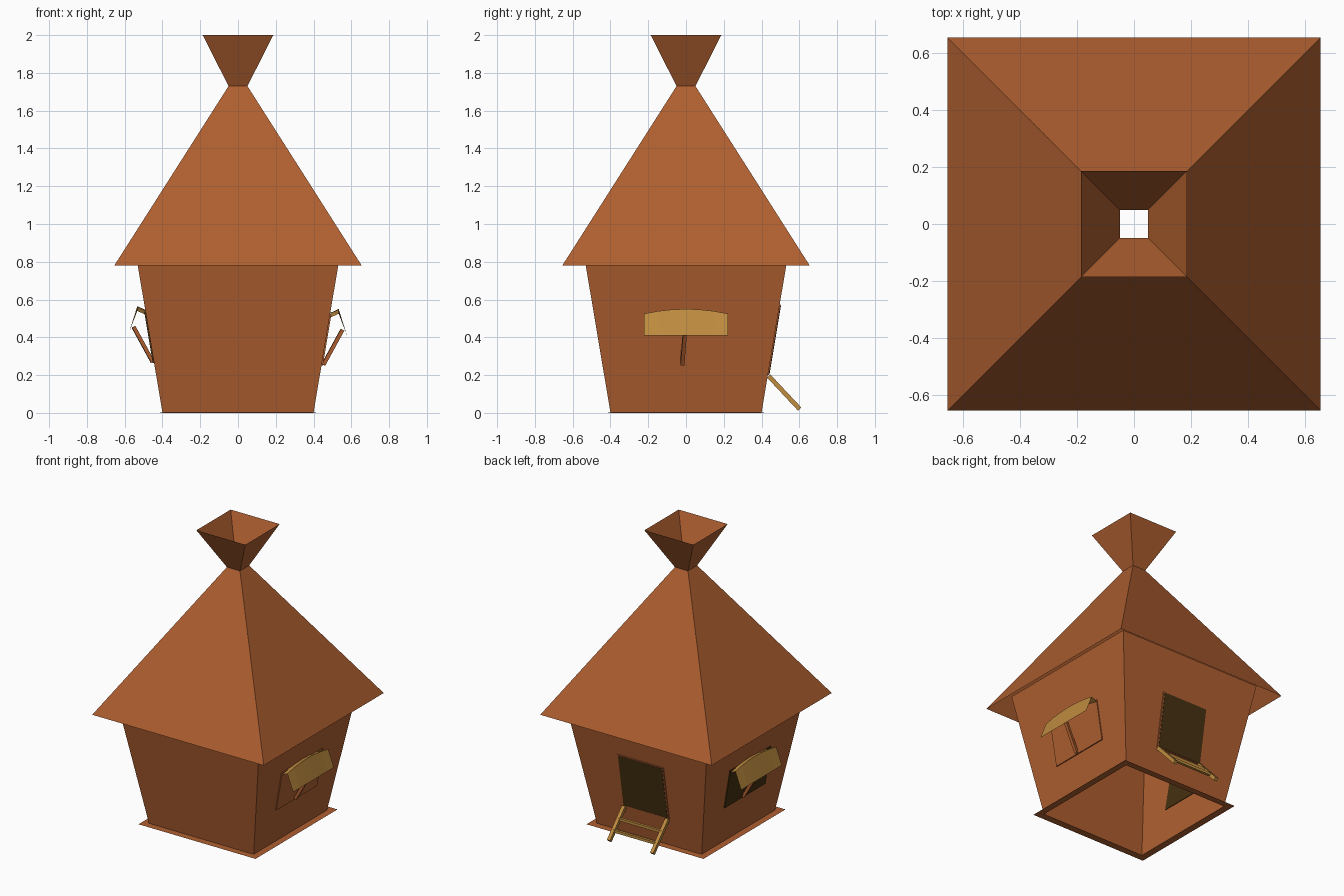
import bpy
import bmesh
import math
from mathutils import Matrix, Vector

if "Cube" in bpy.data.objects:
    bpy.data.objects.remove(bpy.data.objects["Cube"])


def material(name, rgb):
    m = bpy.data.materials.new(name)
    m.diffuse_color = (*rgb, 1)
    m.use_nodes = True
    m.node_tree.nodes["Principled BSDF"].inputs["Base Color"].default_value = m.diffuse_color
    return m


BROWN = material("brown_wood", (0.43, 0.115, 0.03))
GOLD = material("straw", (0.52, 0.26, 0.05))
DARK = material("dark_opening", (0.06, 0.03, 0.005))


def build(name, verts, faces, mat, turn=0.0, fix_normals=False):
    mesh = bpy.data.meshes.new(name)
    rot = Matrix.Rotation(turn, 4, 'Z')
    mesh.from_pydata([rot @ Vector(v) for v in verts], [], faces)
    if fix_normals:
        bm = bmesh.new()
        bm.from_mesh(mesh)
        bmesh.ops.recalc_face_normals(bm, faces=bm.faces)
        bm.to_mesh(mesh)
        bm.free()
    mesh.materials.append(mat)
    obj = bpy.data.objects.new(name, mesh)
    bpy.context.collection.objects.link(obj)
    return obj


def square_shell(name, profile, mat):
    """Open four-sided shell through (half width, height) rings."""
    corners = [(-1, -1), (1, -1), (1, 1), (-1, 1)]
    verts = [(sx * h, sy * h, z) for h, z in profile for sx, sy in corners]
    faces = [(4 * r + i, 4 * r + (i + 1) % 4, 4 * r + 4 + (i + 1) % 4, 4 * r + 4 + i)
             for r in range(len(profile) - 1) for i in range(4)]
    return build(name, verts, faces, mat)


def wall_at(z):
    return 0.40 + 0.167 * z


BOX_FACES = [(0, 1, 3, 2), (4, 6, 7, 5), (0, 4, 5, 1), (2, 3, 7, 6), (0, 2, 6, 4), (1, 5, 7, 3)]


def wall_panel(name, turn, half, z0, z1, inner, outer, mat):
    """Thin slab lying on a leaning wall."""
    verts = [(wall_at(z) + d, u, z) for d in (inner, outer) for u in (-half, half) for z in (z0, z1)]
    return build(name, verts, BOX_FACES, mat, turn, True)


def bar(name, a, b, width, mat, turn=0.0):
    """Square bar between two points."""
    a, b = Vector(a), Vector(b)
    d = (b - a).normalized()
    side = d.cross(Vector((0, 0, 1))).normalized() * width / 2
    up = d.cross(side).normalized() * width / 2
    verts = [p + s * side + t * up for p in (a, b) for s in (-1, 1) for t in (-1, 1)]
    return build(name, verts, BOX_FACES, mat, turn, True)


# Leaning walls with a flat foot rim, overhanging roof, flared chimney
square_shell("walls", [(0.447, 0.0), (0.40, 0.001), (0.544, 0.86)], BROWN)
square_shell("roof", [(0.655, 0.78), (0.05, 1.73)], BROWN)
square_shell("chimney", [(0.05, 1.73), (0.187, 2.0)], BROWN)

# Door in the back wall
BACK = math.pi / 2
wall_panel("door_frame", BACK, 0.177, 0.20, 0.575, -0.004, 0.006, BROWN)
wall_panel("door_opening", BACK, 0.168, 0.204, 0.568, 0.004, 0.008, DARK)

# Ladder leaning out from the door sill
top, foot = Vector((0.438, 0, 0.195)), Vector((0.602, 0, 0.02))
for side, u in (("left", -0.165), ("right", 0.165)):
    offset = Vector((0, u, 0))
    bar("ladder_rail_" + side, top + offset, foot + offset, 0.024, GOLD, BACK)
for i, t in enumerate((0.36, 0.70)):
    p = top.lerp(foot, t)
    bar(f"ladder_rung_{i + 1}", p + Vector((0, -0.165, 0)), p + Vector((0, 0.165, 0)),
        0.018, GOLD, BACK)

# Side windows: panel, curved straw awning and prop stick
for side, turn, lift, mat in (("right", 0.0, 0.0, BROWN), ("left", math.pi, 0.015, DARK)):
    wall_panel(f"window_{side}", turn, 0.222, 0.25 + lift, 0.52 + lift, -0.004, 0.007, mat)
    verts, n = [], 6
    for i in range(n + 1):
        s = 2 * i / n - 1
        crest = 0.55 - 0.025 * s * s + lift
        verts += [(0.49, 0.223 * s, crest - 0.02),
                  (0.533, 0.223 * s, crest),
                  (0.577, 0.223 * s, 0.41 + lift)]
    faces = [(3 * i + k, 3 * i + k + 1, 3 * i + k + 4, 3 * i + k + 3)
             for i in range(n) for k in range(2)]
    build(f"awning_{side}", verts, faces, GOLD, turn)
    bar(f"awning_prop_{side}", (0.452, -0.02, 0.255 + lift), (0.553, -0.005, 0.44 + lift),
        0.02, BROWN, turn)
